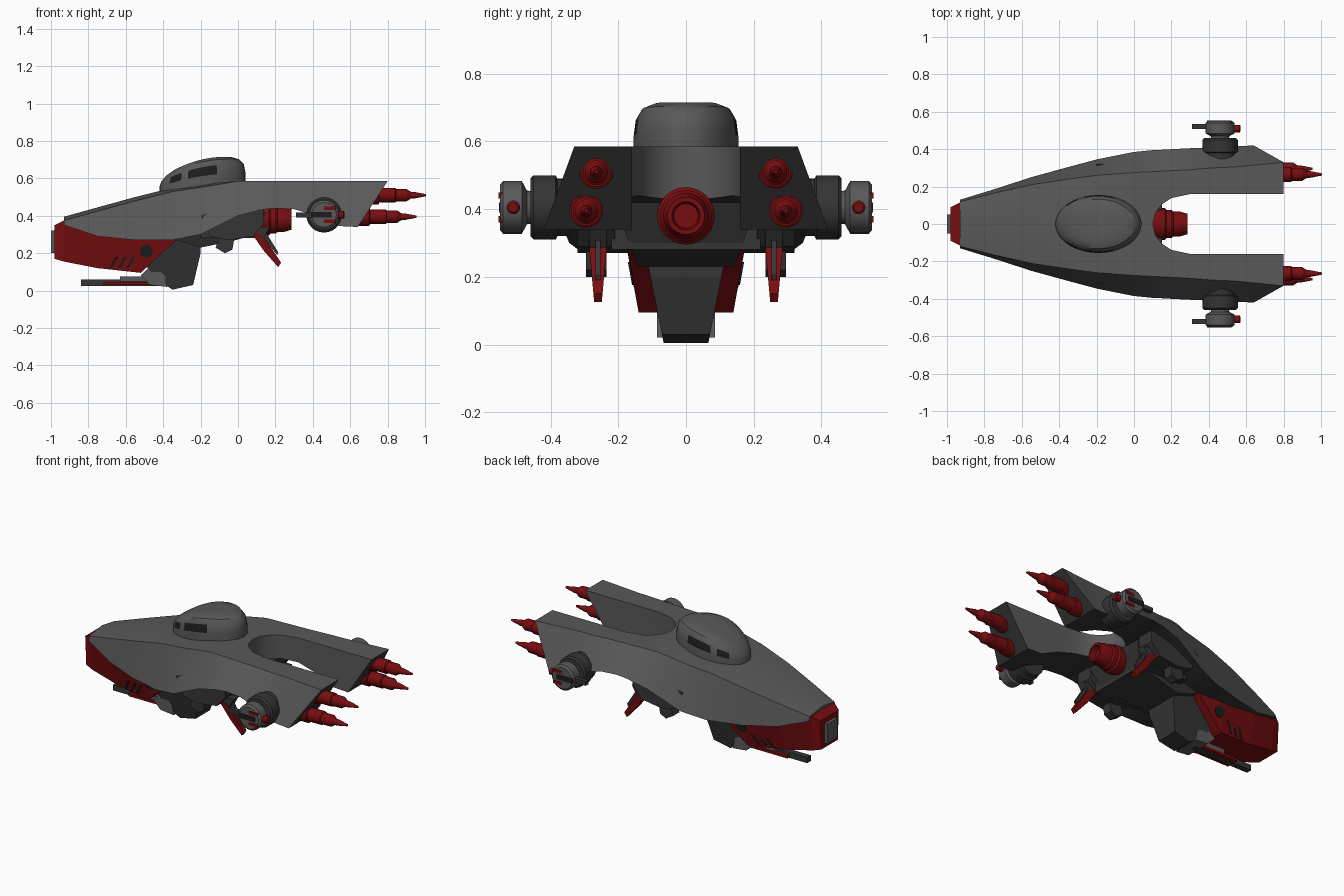
import bpy, bmesh, math

cube = bpy.data.objects.get("Cube")
if cube:
    bpy.data.objects.remove(cube, do_unlink=True)


def material(name, r, g, b):
    m = bpy.data.materials.new(name)
    m.use_nodes = True
    m.diffuse_color = (r, g, b, 1)
    m.node_tree.nodes["Principled BSDF"].inputs["Base Color"].default_value = (r, g, b, 1)
    return m


GREY = material("hull grey", 0.10, 0.10, 0.10)
DARK = material("dark metal", 0.035, 0.035, 0.035)
RED = material("deep red", 0.19, 0.004, 0.005)
BLACK = material("window black", 0.012, 0.012, 0.012)


def make(name, verts, faces, mats, mirror=False, rule=None, smooth=False, half=False):
    """Mesh object in world space; rule picks a material slot per face."""
    mesh = bpy.data.meshes.new(name)
    mesh.from_pydata(verts, [], faces)
    bm = bmesh.new()
    bm.from_mesh(mesh)
    bmesh.ops.recalc_face_normals(bm, faces=bm.faces)
    if half:  # open the centre plane so the mirrored halves join
        inner = [f for f in bm.faces if all(abs(v.co.y) < 1e-5 for v in f.verts)]
        bmesh.ops.delete(bm, geom=inner, context='FACES')
        bmesh.ops.remove_doubles(bm, verts=bm.verts, dist=1e-5)
    bm.normal_update()
    if rule:
        for f in bm.faces:
            f.material_index = rule(f.calc_center_median(), f.normal)
    bm.to_mesh(mesh)
    bm.free()
    for m in mats:
        mesh.materials.append(m)
    ob = bpy.data.objects.new(name, mesh)
    bpy.context.collection.objects.link(ob)
    if smooth:
        bpy.ops.object.select_all(action='DESELECT')
        ob.select_set(True)
        bpy.context.view_layer.objects.active = ob
        bpy.ops.object.shade_smooth_by_angle(angle=math.radians(32))
    if mirror:
        mod = ob.modifiers.new("mirror", 'MIRROR')
        mod.use_axis = (False, True, False)
    return ob


def loft(name, rings, mats, **kw):
    n = len(rings[0])
    verts = [v for ring in rings for v in ring]
    faces = [(i * n + j, i * n + (j + 1) % n, (i + 1) * n + (j + 1) % n, (i + 1) * n + j)
             for i in range(len(rings) - 1) for j in range(n)]
    faces += [tuple(range(n)), tuple(range(len(verts) - n, len(verts)))]
    return make(name, verts, faces, mats, **kw)


def prism(name, pts, span, mat, mirror=True):
    """Side profile in x, z; span is (y0, y1) or a function of x, z."""
    get = span if callable(span) else (lambda x, z: span)
    return loft(name, [[(x, get(x, z)[k], z) for x, z in pts] for k in (0, 1)],
                [mat], mirror=mirror)


def box(name, x0, x1, y0, y1, z0, z1, mat, mirror=True):
    return prism(name, [(x0, z0), (x1, z0), (x1, z1), (x0, z1)], (y0, y1), mat, mirror)


def lathe(name, profile, origin, axis, mat, mirror=True, n=18):
    rings = []
    for p, r in profile:
        ring = []
        for k in range(n):
            a = 2 * math.pi * k / n
            c, s = r * math.cos(a), r * math.sin(a)
            off = (p, c, s) if axis == 'x' else (c, p, s)
            ring.append(tuple(o + d for o, d in zip(origin, off)))
        rings.append(ring)
    return loft(name, rings, [mat], mirror=mirror, smooth=True)


# Main hull with twin rear prongs: x, top z, deck edge y, outer y, lower z
stations = [(-.93, .395, .12, .13, .35), (-.75, .445, .165, .185, .29),
            (-.55, .50, .21, .25, .27), (-.35, .55, .24, .305, .27),
            (-.2, .572, .26, .345, .30), (0, .585, .275, .385, .40),
            (.1, .585, .28, .395, .425), (.115, .585, .28, .395, .43),
            (.15, .585, .283, .397, .435), (.2, .585, .285, .40, .44),
            (.3, .585, .29, .405, .435), (.42, .585, .30, .41, .40),
            (.54, .585, .305, .415, .345), (.64, .585, .33, .42, .34)]
rings = []
for x, zt, yt, yo, zb in stations:
    slot = .16 * math.sqrt(max(0, 1 - (max(0, .3 - x) / .2) ** 2))
    rake = .16 if x > .6 else 0
    drop = .02 if x < -.1 else 0
    rings.append([(x + rake, slot, zt), (x + rake, yt, zt - drop), (x, yo, zb), (x, slot, zb)])
loft("hull", rings, [GREY, DARK], mirror=True, half=True, smooth=True,
     rule=lambda c, n: 1 if n.z < -.6 or (n.x > .5 and c.x > .6) else 0)


# Cockpit dome with window panes
def dome_top(x):
    return .715 - .95 * max(0, -.07 - x) ** 2


def dome_base(x):
    return .52 + .1 * (x + .42)


def pane(c, n):
    rel = (c.z - dome_base(c.x)) / (dome_top(c.x) - dome_base(c.x))
    return int(.45 < rel < .75 and abs(c.y) > .05 and (-.37 < c.x < -.31 or -.28 < c.x < -.1))


rings = []
for f, s in [(0, 1), (.44, 1), (.74, .96), (.92, .85), (1, .65), (1, .3), (1, .04)]:
    ring = []
    for k in range(36):
        a = 2 * math.pi * k / 36
        x, y = -.19 + .23 * s * math.cos(a), .155 * s * math.sin(a)
        ring.append((x, y, dome_base(x) + f * (dome_top(x) - dome_base(x))))
    rings.append(ring)
loft("cockpit", rings, [GREY, BLACK], rule=pane, smooth=True)

# Red chin armour: x, top z, top half width, bottom z, bottom half width
chin = [(-.98, .35, .09, .17, .08), (-.93, .375, .115, .155, .09), (-.75, .30, .165, .12, .11),
        (-.52, .29, .175, .095, .14), (-.33, .285, .175, .27, .17)]
loft("chin_armour", [[(x, -wt, zt), (x, wt, zt), (x, wb, zb), (x, -wb, zb)]
                     for x, zt, wt, zb, wb in chin], [RED])
box("nose_plate", -1, -.96, -.05, .05, .2, .32, GREY, False)


def on_chin(x, z):
    """Thin span lying on the side of the chin armour."""
    for a, b in zip(chin, chin[1:]):
        if a[0] <= x <= b[0]:
            t = (x - a[0]) / (b[0] - a[0])
            _, zt, wt, zb, wb = [p + t * (q - p) for p, q in zip(a, b)]
            y = wb + (wt - wb) * (z - zb) / (zt - zb)
            return y - .004, y + .005
    return 0, .1


for i in range(3):
    x = -.69 + .045 * i
    prism(f"chin_slit_{i + 1}", [(x, .12), (x + .015, .12), (x + .05, .18), (x + .035, .18)],
          on_chin, BLACK)
prism("chin_port", [(-.49 + .034 * math.cos(k * math.pi / 8), .21 + .034 * math.sin(k * math.pi / 8))
                    for k in range(16)], on_chin, BLACK)


# Keel and belly
def keel_span(x, z):
    w = .065 + .2 * z
    return -w, w


prism("keel", [(-.5, .14), (-.42, .05), (-.35, .005), (-.24, .03), (-.2, .2), (-.2, .36), (-.33, .36)],
      keel_span, DARK, False)
prism("keel_cheek", [(-.52, .08), (-.47, .03), (-.38, .02), (-.39, .08), (-.46, .14)],
      (-.085, .085), GREY, False)
prism("belly", [(-.35, .42), (-.33, .27), (-.2, .23), (-.05, .26), (.1, .30), (.15, .42)],
      lambda x, z: (-.06 - .36 * z, .06 + .36 * z), DARK, False)
box("belly_block", -.2, .1, -.22, .22, .28, .42, DARK, False)

# Chin gun
box("gun_barrel", -.84, -.4, -.018, .018, .025, .06, DARK, False)
box("gun_rail", -.72, -.42, -.04, .04, .03, .045, RED, False)
box("gun_housing", -.63, -.4, -.035, .035, .048, .075, GREY, False)

# Underside pods and swept fins
prism("pod", [(-.2, .4), (-.15, .29), (-.05, .27), (.08, .29), (.14, .36), (.14, .44), (-.1, .44)],
      (.21, .32), DARK)
prism("pod_sensor", [(-.12, .23), (-.07, .2), (-.03, .22), (-.02, .28), (-.1, .28)], (.235, .295), DARK)
prism("fin_root", [(.04, .34), (.09, .28), (.13, .27), (.17, .34)], (.235, .285), DARK)
prism("fin", [(.07, .31), (.14, .21), (.215, .125), (.23, .15), (.13, .3)],
      lambda x, z: (.26 - .09 * z, .26 + .09 * z), RED)
prism("fin_spine", [(.13, .29), (.21, .19), (.215, .205), (.15, .31)], (.253, .267), DARK)

# Central engine
lathe("main_engine", [(-.03, .06), (.1, .075), (.13, .085), (.165, .085), (.175, .076), (.2, .076),
                      (.21, .068), (.24, .068), (.285, .055), (.285, .042), (.25, .036)],
      (0, 0, .38), 'x', RED, False, 24)

# Prong thrusters with spike tips
for name, x, y, z in [("upper_thruster", .74, .265, .51), ("lower_thruster", .69, .295, .395)]:
    lathe(name, [(-.06, .04), (.1, .04), (.105, .034), (.16, .034), (.185, .018), (.2, .018),
                 (.265, .006)], (x, y, z), 'x', RED)
    lathe(name + "_collar", [(-.08, .05), (.01, .05), (.015, .044)], (x, y, z), 'x', RED)

# Side turrets
pivot = (.46, 0, .405)
lathe("turret_drum", [(.34, .085), (.38, .085), (.385, .095), (.45, .095), (.46, .085)],
      pivot, 'y', DARK, n=24)
lathe("turret_head", [(.44, .045), (.47, .05), (.485, .078), (.54, .078), (.55, .066)],
      pivot, 'y', GREY, n=24)
box("turret_barrel", .31, .48, .507, .535, .392, .418, DARK)
box("turret_slot", .39, .5, .545, .553, .39, .42, BLACK)
lathe("turret_vent", [(0, .02), (.04, .02), (.045, .014)], (.525, .51, .405), 'x', RED)
for name, z in [("upper", .44), ("lower", .37)]:
    box(name + "_turret_light", .46, .52, .525, .554, z - .009, z + .009, RED)
